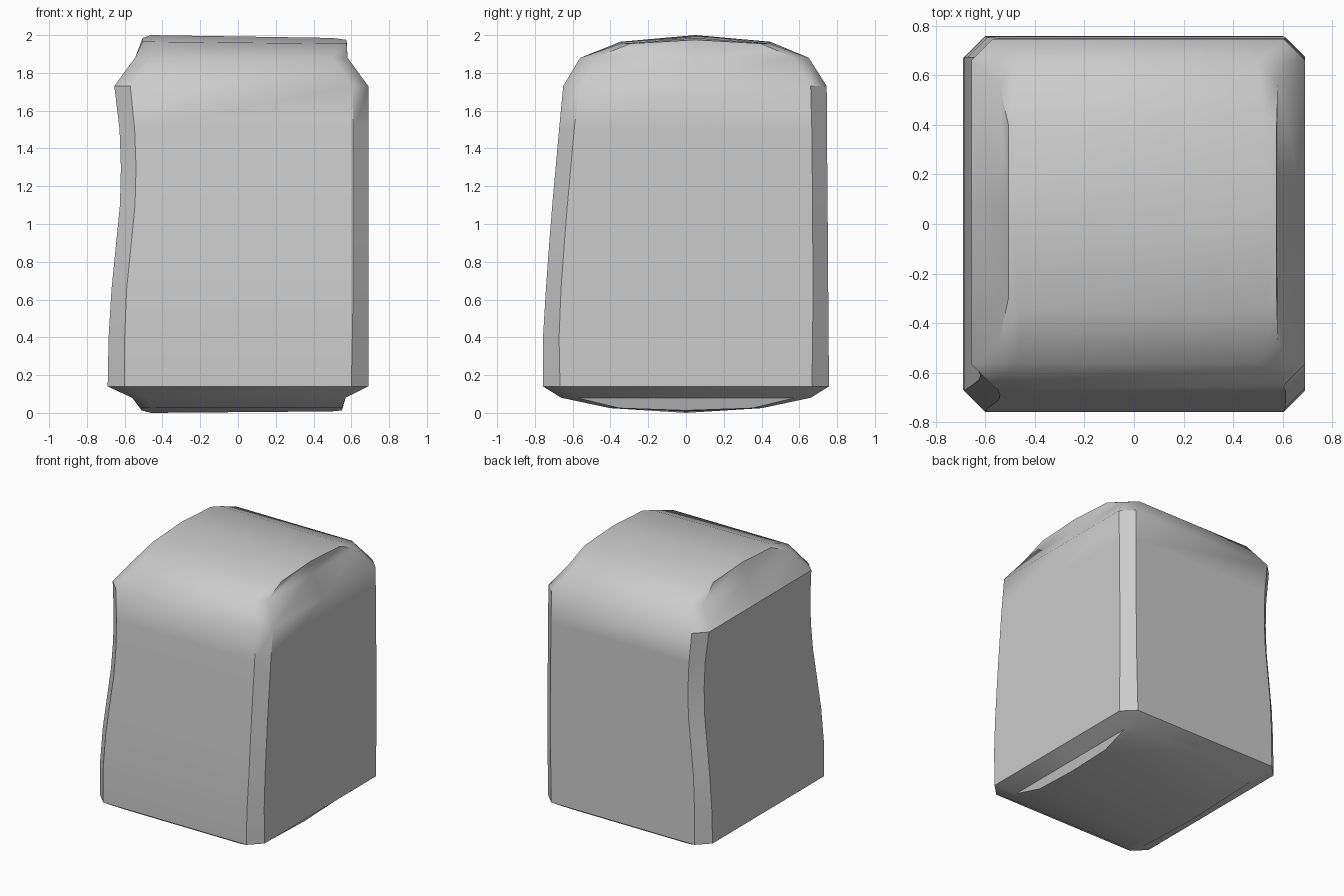
import bpy, bmesh

if "Cube" in bpy.data.objects:
    bpy.data.objects.remove(bpy.data.objects["Cube"])

# Chamfered cross-sections: z, left x, right x, front y, back y, corner cut
rings = [
    (0.025, -0.51, 0.55, -0.40, 0.40, 0.05),
    (0.08, -0.56, 0.57, -0.66, 0.66, 0.08),
    (0.14, -0.69, 0.69, -0.757, 0.757, 0.09),
    (0.40, -0.685, 0.69, -0.757, 0.755, 0.085),
    (0.65, -0.67, 0.69, -0.742, 0.753, 0.08),
    (0.90, -0.645, 0.69, -0.724, 0.751, 0.08),
    (1.10, -0.625, 0.69, -0.708, 0.75, 0.08),
    (1.30, -0.62, 0.69, -0.69, 0.748, 0.08),
    (1.50, -0.627, 0.69, -0.672, 0.746, 0.08),
    (1.73, -0.655, 0.69, -0.65, 0.745, 0.085),
    (1.88, -0.545, 0.58, -0.56, 0.65, 0.08),
    (1.965, -0.505, 0.575, -0.345, 0.445, 0.05),
]

bm = bmesh.new()


def section(z, xl, xr, yf, yb, c, lift=0.0, drop=0.0):
    """Octagon with an extra ridge point in the middle of each side."""
    ym = (yf + yb) / 2
    pts = [(xl + c, yf, z), (xr - c, yf, z - drop), (xr, yf + c, z - drop),
           (xr, ym, z + lift - drop),
           (xr, yb - c, z - drop), (xr - c, yb, z - drop), (xl + c, yb, z),
           (xl, yb - c, z), (xl, ym, z + lift), (xl, yf + c, z)]
    return [bm.verts.new(p) for p in pts]


def cap(r, left, right):
    """Close a section with a low ridge running along x."""
    a, b = bm.verts.new(left), bm.verts.new(right)
    for f in ([r[0], r[1], b, a], [r[1], r[2], r[3], b], [r[3], r[4], r[5], b],
              [r[5], r[6], a, b], [r[6], r[7], r[8], a], [r[8], r[9], r[0], a]):
        bm.faces.new(f)


# Body shell lofted through the sections
loops = []
for i, r in enumerate(rings):
    lift = 0.02 if i == len(rings) - 1 else (-0.012 if i == 0 else 0.0)
    loops.append(section(*r, lift=lift, drop=0.01 if lift > 0 else 0.0))
for lo, hi in zip(loops, loops[1:]):
    for i in range(10):
        j = (i + 1) % 10
        bm.faces.new((lo[i], lo[j], hi[j], hi[i]))

# Gently crowned top and underside
cap(loops[-1], (-0.46, 0.05, 2.0), (0.5, 0.05, 1.985))
cap(loops[0], (-0.46, 0.0, 0.0), (0.5, 0.0, 0.008))

bmesh.ops.recalc_face_normals(bm, faces=bm.faces)
mesh = bpy.data.meshes.new("stone_block")
bm.to_mesh(mesh)
bm.free()
block = bpy.data.objects.new("stone_block", mesh)
bpy.context.collection.objects.link(block)

# Smooth the curved sides, keep the chamfers crisp
bpy.context.view_layer.objects.active = block
block.select_set(True)
bpy.ops.object.shade_smooth_by_angle(angle=0.7)
